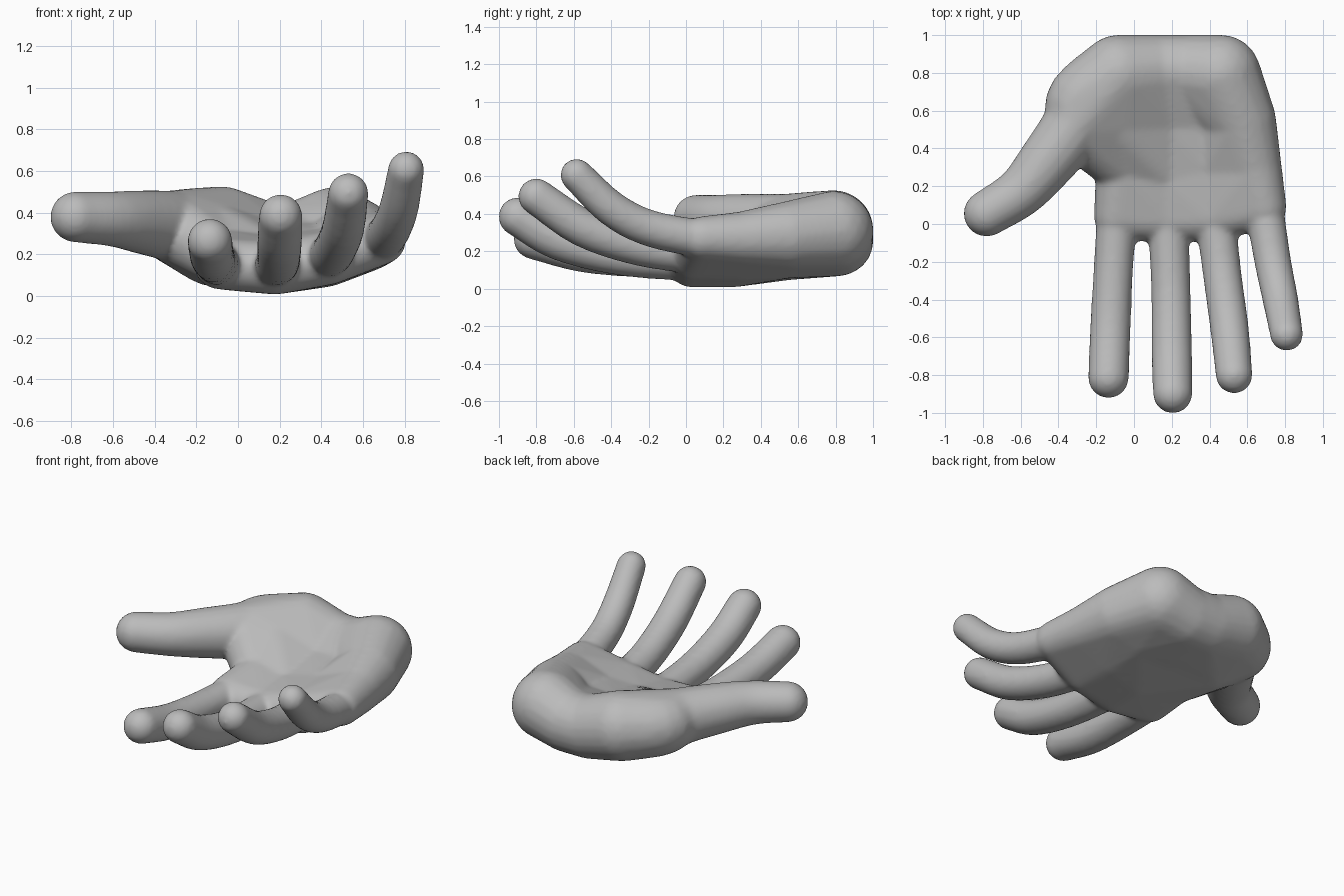
import bpy
import bmesh
from mathutils import Vector

cube = bpy.data.objects.get("Cube")
if cube:
    bpy.data.objects.remove(cube, do_unlink=True)

skin = bpy.data.materials.new("grey_clay")
skin.use_nodes = True
GREY = (0.5, 0.5, 0.5, 1.0)
skin.diffuse_color = GREY
skin.node_tree.nodes["Principled BSDF"].inputs["Base Color"].default_value = GREY

bm = bmesh.new()


def add_hull(balls):
    """Add the convex skin around a few balls, each (x, y, z, radius)."""
    part = bmesh.new()
    for ball in balls:
        made = bmesh.ops.create_icosphere(part, subdivisions=3, radius=ball[3] + 0.003)
        bmesh.ops.translate(part, verts=made["verts"], vec=Vector(ball[:3]))
    for f in list(part.faces):
        part.faces.remove(f)
    for e in list(part.edges):
        part.edges.remove(e)
    bmesh.ops.convex_hull(part, input=part.verts[:])
    bmesh.ops.delete(part, geom=[v for v in part.verts if not v.link_faces], context='VERTS')
    bmesh.ops.recalc_face_normals(part, faces=part.faces[:])
    mesh = bpy.data.meshes.new("part")
    part.to_mesh(mesh)
    part.free()
    bm.from_mesh(mesh)
    bpy.data.meshes.remove(mesh)


def spline(points, steps=4):
    """Smooth curve through points of (x, y, z, radius)."""
    p = [Vector(q) for q in points]
    p = [2 * p[0] - p[1]] + p + [2 * p[-1] - p[-2]]
    out = []
    for a, b, c, d in zip(p, p[1:], p[2:], p[3:]):
        for i in range(steps):
            t = i / steps
            out.append(0.5 * (2 * b + (c - a) * t + (2 * a - 5 * b + 4 * c - d) * t * t
                              + (3 * b - a - 3 * c + d) * t ** 3))
    return out + [p[-2]]


# Fingers and thumb, tip to root
digits = [
    [(-0.135, -0.815, 0.265, 0.105), (-0.125, -0.55, 0.195, 0.105),
     (-0.11, -0.25, 0.165, 0.102), (-0.09, 0.05, 0.155, 0.105)],
    [(0.205, -0.898, 0.385, 0.102), (0.20, -0.68, 0.26, 0.105),
     (0.195, -0.35, 0.175, 0.102), (0.18, 0.05, 0.145, 0.105)],
    [(0.53, -0.80, 0.493, 0.095), (0.505, -0.55, 0.325, 0.1),
     (0.465, -0.25, 0.225, 0.1), (0.43, 0.05, 0.185, 0.105)],
    [(0.808, -0.585, 0.608, 0.085), (0.775, -0.40, 0.43, 0.092),
     (0.735, -0.2, 0.325, 0.095), (0.69, 0.08, 0.265, 0.1)],
    [(-0.78, 0.055, 0.38, 0.12), (-0.6, 0.17, 0.37, 0.13), (-0.46, 0.33, 0.355, 0.15),
     (-0.31, 0.53, 0.335, 0.17), (-0.27, 0.66, 0.325, 0.185), (-0.08, 0.79, 0.315, 0.21)],
]
for points in digits:
    chain = spline(points)
    for a, b in zip(chain, chain[1:]):
        add_hull([a, b])

# Palm, rows from the knuckles to the heel, columns from index to little finger
palm = [
    [(-0.09, 0.04, 0.155, 0.12), (0.18, 0.03, 0.135, 0.125),
     (0.43, 0.04, 0.18, 0.125), (0.69, 0.09, 0.27, 0.115)],
    [(-0.06, 0.30, 0.18, 0.14), (0.18, 0.25, 0.15, 0.14),
     (0.42, 0.30, 0.185, 0.14), (0.64, 0.30, 0.27, 0.14)],
    [(-0.12, 0.55, 0.25, 0.20), (0.18, 0.55, 0.20, 0.15),
     (0.42, 0.55, 0.21, 0.15), (0.57, 0.55, 0.285, 0.18)],
    [(-0.08, 0.79, 0.315, 0.21), (0.13, 0.81, 0.26, 0.19),
     (0.29, 0.81, 0.26, 0.19), (0.46, 0.79, 0.31, 0.21)],
]
for near, far in zip(palm, palm[1:]):
    for i in range(3):
        add_hull([near[i], near[i + 1], far[i + 1], far[i]])

# Web and mound joining the thumb to the palm
mound = digits[4]
add_hull([mound[3], palm[1][0], palm[2][0]])
add_hull([mound[3], mound[4], palm[2][0], palm[3][0]])

# Fuse everything into one soft skin
mesh = bpy.data.meshes.new("hand")
bm.to_mesh(mesh)
bm.free()
mesh.materials.append(skin)
hand = bpy.data.objects.new("hand", mesh)
bpy.context.collection.objects.link(hand)
remesh = hand.modifiers.new("fuse", 'REMESH')
remesh.mode = 'VOXEL'
remesh.voxel_size = 0.014
remesh.use_smooth_shade = True
soften = hand.modifiers.new("soften", 'SMOOTH')
soften.factor = 0.5
soften.iterations = 12
